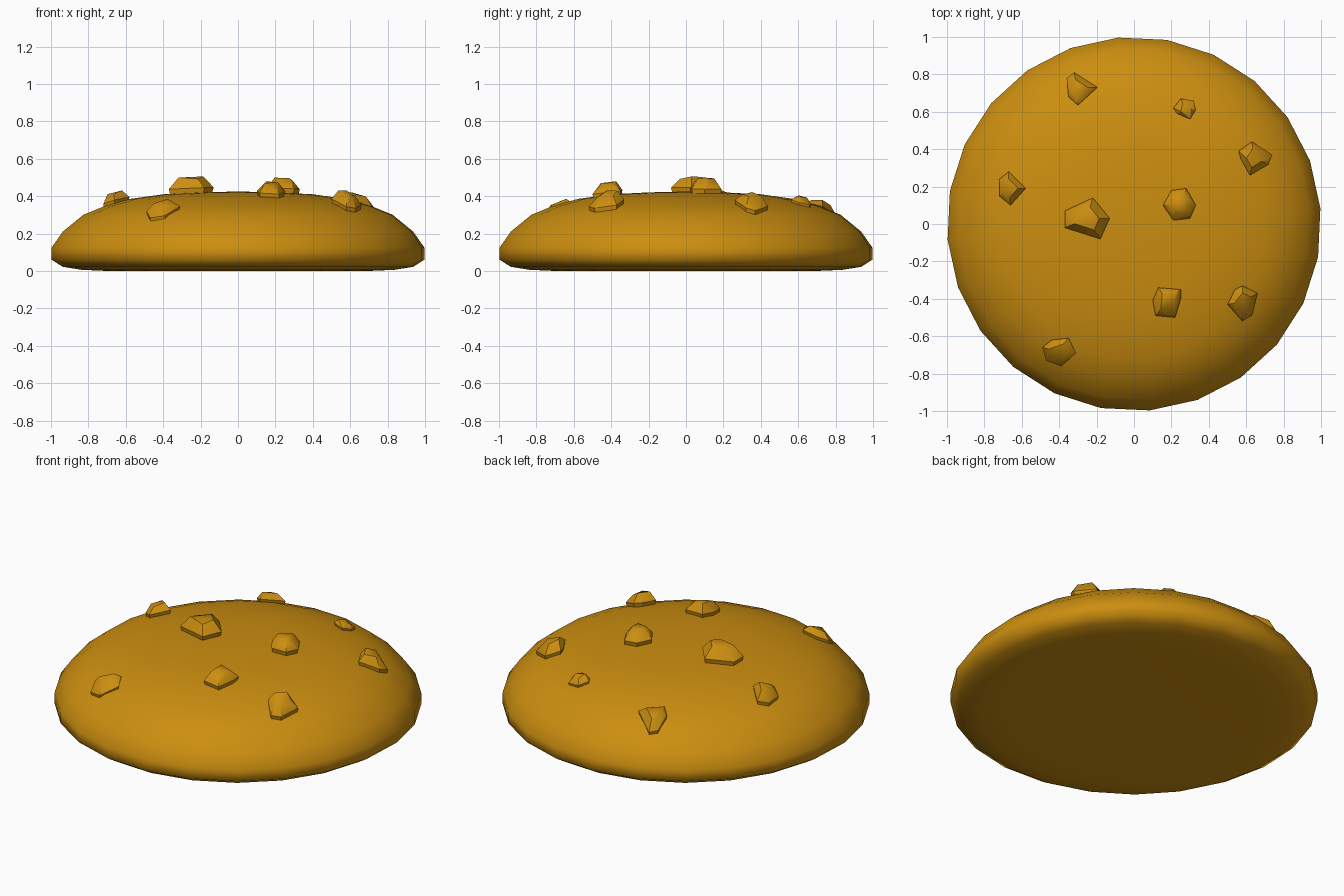
import bpy
import bmesh
from math import radians, hypot
from mathutils import Matrix, Vector

default_cube = bpy.data.objects.get("Cube")
if default_cube:
    bpy.data.objects.remove(default_cube, do_unlink=True)


def make_material(name, colour):
    material = bpy.data.materials.new(name)
    material.use_nodes = True
    material.diffuse_color = colour
    material.node_tree.nodes["Principled BSDF"].inputs["Base Color"].default_value = colour
    return material


golden_brown = make_material("golden brown", (.6, .27, .005, 1))


def finish(name, bm, angle):
    """Turn a bmesh into a smooth-shaded object of the baked colour."""
    bmesh.ops.recalc_face_normals(bm, faces=bm.faces)
    mesh = bpy.data.meshes.new(name)
    bm.to_mesh(mesh)
    bm.free()
    mesh.materials.append(golden_brown)
    part = bpy.data.objects.new(name, mesh)
    bpy.context.collection.objects.link(part)
    bpy.ops.object.select_all(action="DESELECT")
    part.select_set(True)
    bpy.context.view_layer.objects.active = part
    bpy.ops.object.shade_smooth_by_angle(angle=radians(angle))
    return part


# Domed crown and flat underside as (radius, height), centre of crown first
crown = [(0, .425), (.2, .42), (.4, .41), (.58, .385), (.72, .345),
         (.83, .3), (.94, .21), (1, .125)]
underside = [(1, .06), (.94, .022), (.84, .006), (.7, 0), (0, 0)]


def crown_height(x, y):
    """Height of the domed crown above a point."""
    r = hypot(x, y)
    for (r0, z0), (r1, z1) in zip(crown, crown[1:]):
        if r <= r1:
            return z0 + (z1 - z0) * (r - r0) / (r1 - r0)
    return crown[-1][1]


# Cookie body: the profile turned around the vertical axis
bm = bmesh.new()
turn = Matrix.Rotation(radians(4.8), 3, "Z")
points = [bm.verts.new(turn @ Vector((r, 0, z))) for r, z in crown + underside]
edges = [bm.edges.new(pair) for pair in zip(points, points[1:])]
bmesh.ops.spin(bm, geom=points + edges, cent=(0, 0, 0), axis=(0, 0, 1),
               angle=radians(360), steps=24)
bmesh.ops.remove_doubles(bm, verts=bm.verts, dist=.0005)
finish("cookie_body", bm, 75)


def chip(name, height, *outline):
    """A faceted chunk that is widest low down and follows the crown."""
    bm = bmesh.new()
    centre = sum((Vector(p) for p in outline), Vector((0, 0))) / len(outline)
    # Buried foot, widest belt and narrow top
    for scale, lift in ((.85, -.04), (1, height * .3), (.55, height)):
        for i, p in enumerate(outline):
            x, y = centre + (Vector(p) - centre) * scale
            uneven = .012 * (i % 2) if scale < .6 else 0
            bm.verts.new((x, y, crown_height(x, y) + lift - uneven))
    hull = bmesh.ops.convex_hull(bm, input=bm.verts)
    loose = [v for v in hull["geom_interior"] + hull["geom_unused"]
             if isinstance(v, bmesh.types.BMVert)]
    bmesh.ops.delete(bm, geom=list(set(loose)), context="VERTS")
    bmesh.ops.dissolve_limit(bm, angle_limit=radians(4),
                             verts=bm.verts, edges=bm.edges)
    finish(name, bm, 30)


# Chips scattered over the crown: height, then outline seen from above
chip("chip_back_right", .055,
     (-.32, .81), (-.36, .78), (-.35, .68), (-.3, .635), (-.195, .73))
chip("chip_back_left", .04,
     (.25, .67), (.21, .62), (.23, .59), (.3, .56), (.33, .61), (.32, .66))
chip("chip_left", .07,
     (.63, .44), (.56, .39), (.57, .35), (.62, .26), (.72, .32), (.74, .37))
chip("chip_right", .065,
     (-.67, .28), (-.72, .24), (-.72, .15), (-.66, .1), (-.58, .19))
chip("chip_centre_right", .085,
     (-.22, .14), (-.37, .07), (-.37, -.02), (-.18, -.08), (-.13, .03))
chip("chip_centre_left", .08,
     (.28, .19), (.2, .18), (.155, .1), (.21, .02), (.3, .03), (.33, .1))
chip("chip_front_middle", .07,
     (.13, -.34), (.25, -.35), (.25, -.4), (.22, -.5), (.115, -.49), (.1, -.41))
chip("chip_front_left", .075,
     (.58, -.33), (.66, -.37), (.63, -.49), (.58, -.52), (.5, -.43), (.54, -.35))
chip("chip_front_right", .05,
     (-.35, -.61), (-.31, -.69), (-.39, -.76), (-.47, -.73), (-.49, -.66), (-.44, -.62))
